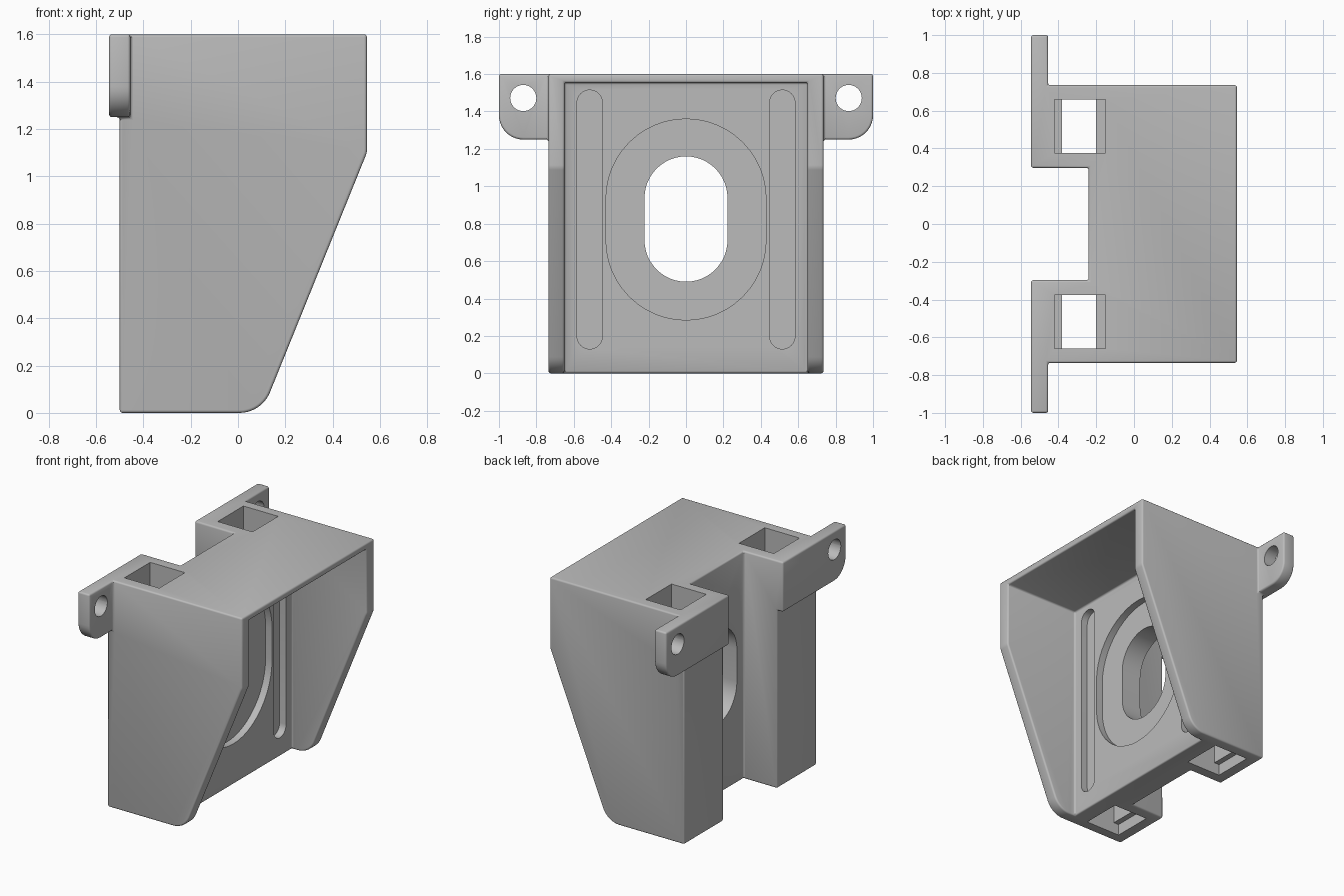
import bpy, bmesh, math
from mathutils import Vector

cube = bpy.data.objects.get("Cube")
if cube:
    bpy.data.objects.remove(cube, do_unlink=True)

grey = bpy.data.materials.new("matte grey")
grey.use_nodes = True
COLOUR = (0.5, 0.5, 0.5, 1)
grey.diffuse_color = COLOUR
grey.node_tree.nodes["Principled BSDF"].inputs["Base Color"].default_value = COLOUR


def prism(name, outline, axis, lo, hi):
    """Extrude a closed 2D outline: axis 'y' takes (x, z), axis 'x' takes (y, z)."""
    bm = bmesh.new()
    place = (lambda a, b: (lo, a, b)) if axis == 'x' else (lambda a, b: (a, lo, b))
    face = bm.faces.new([bm.verts.new(place(a, b)) for a, b in outline])
    out = bmesh.ops.extrude_face_region(bm, geom=[face])
    step = Vector((hi - lo, 0, 0) if axis == 'x' else (0, hi - lo, 0))
    bmesh.ops.translate(bm, vec=step, verts=[v for v in out["geom"] if isinstance(v, bmesh.types.BMVert)])
    bmesh.ops.recalc_face_normals(bm, faces=bm.faces)
    mesh = bpy.data.meshes.new(name)
    bm.to_mesh(mesh)
    bm.free()
    mesh.materials.append(grey)
    obj = bpy.data.objects.new(name, mesh)
    bpy.context.collection.objects.link(obj)
    return obj


def box(name, x, y, z):
    return prism(name, [(x[0], z[0]), (x[1], z[0]), (x[1], z[1]), (x[0], z[1])], 'y', *y)


def rounded(corners, n=10):
    """Outline from (a, b, radius) corners."""
    pts = []
    for i, (a, b, r) in enumerate(corners):
        p = Vector((a, b))
        if not r:
            pts.append(p)
            continue
        u = (Vector(corners[i - 1][:2]) - p).normalized()
        v = (Vector(corners[(i + 1) % len(corners)][:2]) - p).normalized()
        half = u.angle(v) / 2
        centre = p + (u + v).normalized() * r / math.sin(half)
        start = p + u * r / math.tan(half) - centre
        end = p + v * r / math.tan(half) - centre
        sweep = start.angle(end)
        for k in range(n + 1):
            t = k / n * sweep
            pts.append(centre + (start * math.sin(sweep - t) + end * math.sin(t)) / math.sin(sweep))
    return pts


def stadium(y, z0, z1, r, n=24):
    """Upright slot outline in the yz plane."""
    pts = []
    for centre, turn in ((z1 - r, 0), (z0 + r, math.pi)):
        for k in range(n + 1):
            t = turn + math.pi * k / n
            pts.append((y + r * math.cos(t), centre + r * math.sin(t)))
    return pts


def apply_modifiers(obj):
    graph = bpy.context.evaluated_depsgraph_get()
    mesh = bpy.data.meshes.new_from_object(obj.evaluated_get(graph))
    obj.modifiers.clear()
    obj.data = mesh


def combine(obj, other, operation):
    mod = obj.modifiers.new("combine", 'BOOLEAN')
    mod.operation, mod.object, mod.solver = operation, other, 'EXACT'
    apply_modifiers(obj)
    bpy.data.objects.remove(other, do_unlink=True)


# Main bracket: side silhouette extruded across the full width
side = rounded([(-0.5, 0, 0), (0.1, 0, 0.14), (0.545, 1.1, 0.07), (0.545, 1.6, 0), (-0.5, 1.6, 0)])
bracket = prism("bracket", side, 'y', -0.735, 0.735)

# Mounting ears along the rear top edge
for s in (-1, 1):
    ear = rounded([(s * 0.2, 1.25, 0), (s, 1.25, 0.13), (s, 1.6, 0), (s * 0.2, 1.6, 0)])
    combine(bracket, prism("ear", ear, 'x', -0.545, -0.455), 'UNION')

# Open front cavity and rear channel
combine(bracket, box("cavity", (-0.035, 1), (-0.65, 0.65), (-1, 1.555)), 'DIFFERENCE')
combine(bracket, box("channel", (-1, -0.24), (-0.297, 0.297), (-1, 2)), 'DIFFERENCE')

# Soften the edges
flat = bracket.modifiers.new("flatten", 'DECIMATE')
flat.decimate_type, flat.angle_limit = 'DISSOLVE', math.radians(1)
soft = bracket.modifiers.new("soften", 'BEVEL')
soft.width, soft.segments = 0.012, 3
soft.limit_method, soft.angle_limit = 'ANGLE', math.radians(40)
apply_modifiers(bracket)

# Oval recess and through slot in the wall
combine(bracket, prism("recess", stadium(0, 0.285, 1.36, 0.428), 'x', -0.085, 0.02), 'DIFFERENCE')
combine(bracket, prism("slot", stadium(0, 0.49, 1.16, 0.222), 'x', -0.4, 0.02), 'DIFFERENCE')

for s in (-1, 1):
    # Vertical groove and screw hole
    groove = stadium(s * 0.515, 0.13, 1.515, 0.068, 12)
    combine(bracket, prism("groove", groove, 'x', -0.085, 0.02), 'DIFFERENCE')
    hole = stadium(s * 0.87, 1.402, 1.542, 0.0699, 16)
    combine(bracket, prism("screw_hole", hole, 'x', -0.7, -0.3), 'DIFFERENCE')
    # Stepped pocket running down each pillar
    ys = sorted((s * 0.375, s * 0.66))
    shaft = [(-0.42, -0.1), (-0.15, -0.1), (-0.15, 0.08), (-0.2, 0.08), (-0.2, 1.35), (-0.15, 1.35),
             (-0.15, 1.7), (-0.42, 1.7), (-0.42, 1.35), (-0.38, 1.35), (-0.38, 0.08), (-0.42, 0.08)]
    combine(bracket, prism("pocket", shaft, 'y', *ys), 'DIFFERENCE')

bpy.ops.object.select_all(action='DESELECT')
bracket.select_set(True)
bpy.context.view_layer.objects.active = bracket
bpy.ops.object.shade_smooth_by_angle(angle=math.radians(32))
